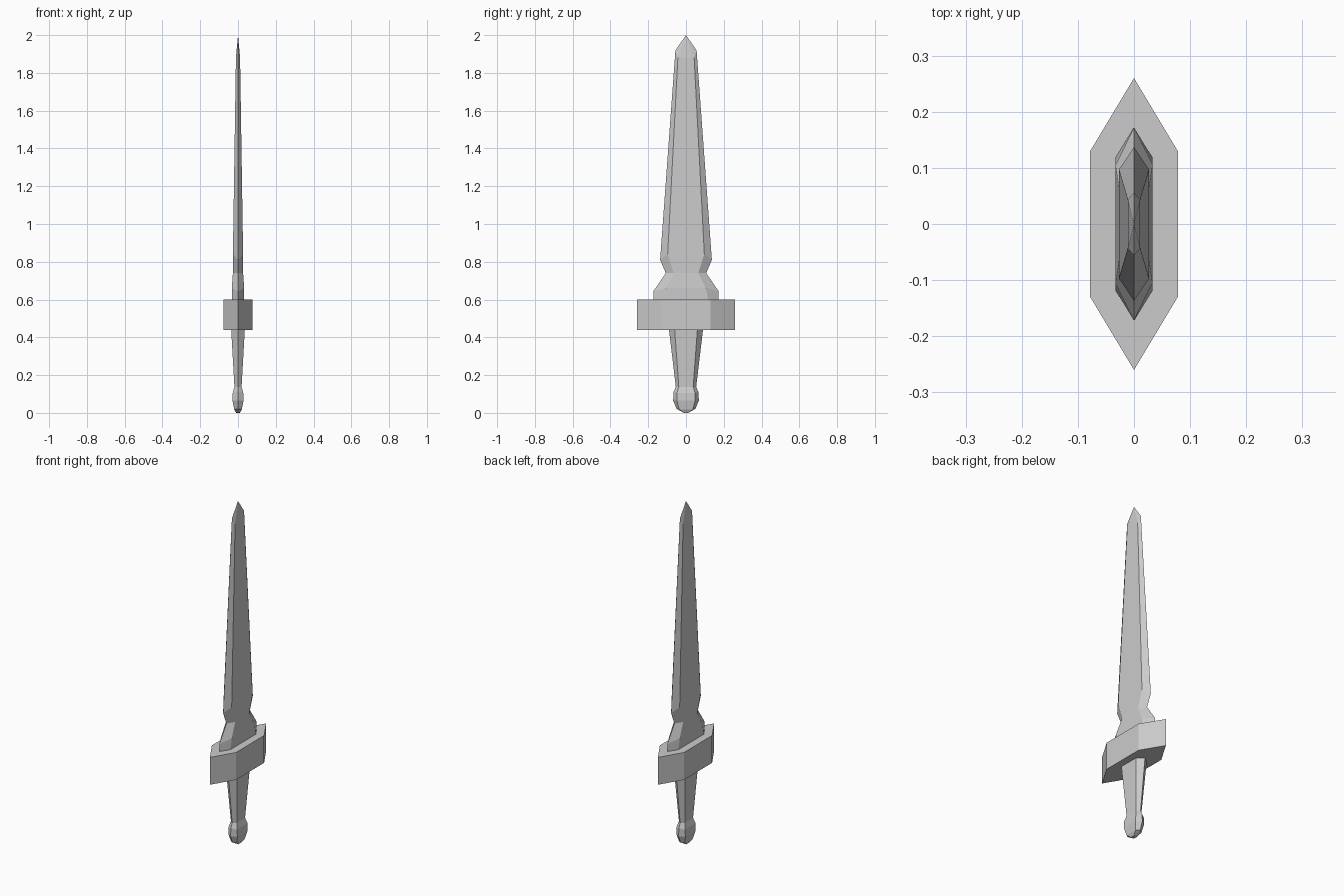
import bpy, bmesh

if "Cube" in bpy.data.objects:
    bpy.data.objects.remove(bpy.data.objects["Cube"])


def loft(name, rings, apex=None):
    """Loft hexagonal rings: (half_x, flat_y, flat_z, point_y, point_z), bottom to top."""
    bm = bmesh.new()
    loops = []
    for x, fy, fz, py, pz in rings:
        pts = [(0, -py, pz), (x, -fy, fz), (x, fy, fz),
               (0, py, pz), (-x, fy, fz), (-x, -fy, fz)]
        loops.append([bm.verts.new(p) for p in pts])
    for a, b in zip(loops, loops[1:]):
        for i in range(6):
            j = (i + 1) % 6
            bm.faces.new((a[i], a[j], b[j], b[i]))
    bm.faces.new(loops[0][::-1])
    if apex is None:
        bm.faces.new(loops[-1])
    else:
        tip = bm.verts.new((0, 0, apex))
        for i in range(6):
            bm.faces.new((loops[-1][i], loops[-1][(i + 1) % 6], tip))
    bmesh.ops.recalc_face_normals(bm, faces=bm.faces)
    mesh = bpy.data.meshes.new(name)
    bm.to_mesh(mesh)
    bm.free()
    obj = bpy.data.objects.new(name, mesh)
    bpy.context.collection.objects.link(obj)
    return obj


# Blade: wide shoulder, notch, then a long taper to the tip
loft("blade", [
    (0.033, 0.118, 0.60, 0.172, 0.60),
    (0.033, 0.105, 0.66, 0.172, 0.645),
    (0.027, 0.065, 0.74, 0.107, 0.74),
    (0.027, 0.097, 0.84, 0.137, 0.81),
    (0.011, 0.043, 1.88, 0.056, 1.92),
], apex=2.0)

# Guard: thick elongated hexagon
loft("guard", [
    (0.078, 0.13, 0.44, 0.26, 0.44),
    (0.078, 0.13, 0.60, 0.26, 0.60),
])

# Grip and rounded pommel
loft("grip_and_pommel", [
    (0.010, 0.012, 0.00, 0.018, 0.005),
    (0.020, 0.036, 0.018, 0.050, 0.022),
    (0.029, 0.048, 0.065, 0.068, 0.065),
    (0.028, 0.048, 0.105, 0.066, 0.110),
    (0.019, 0.038, 0.138, 0.054, 0.138),
    (0.036, 0.060, 0.44, 0.090, 0.44),
])
